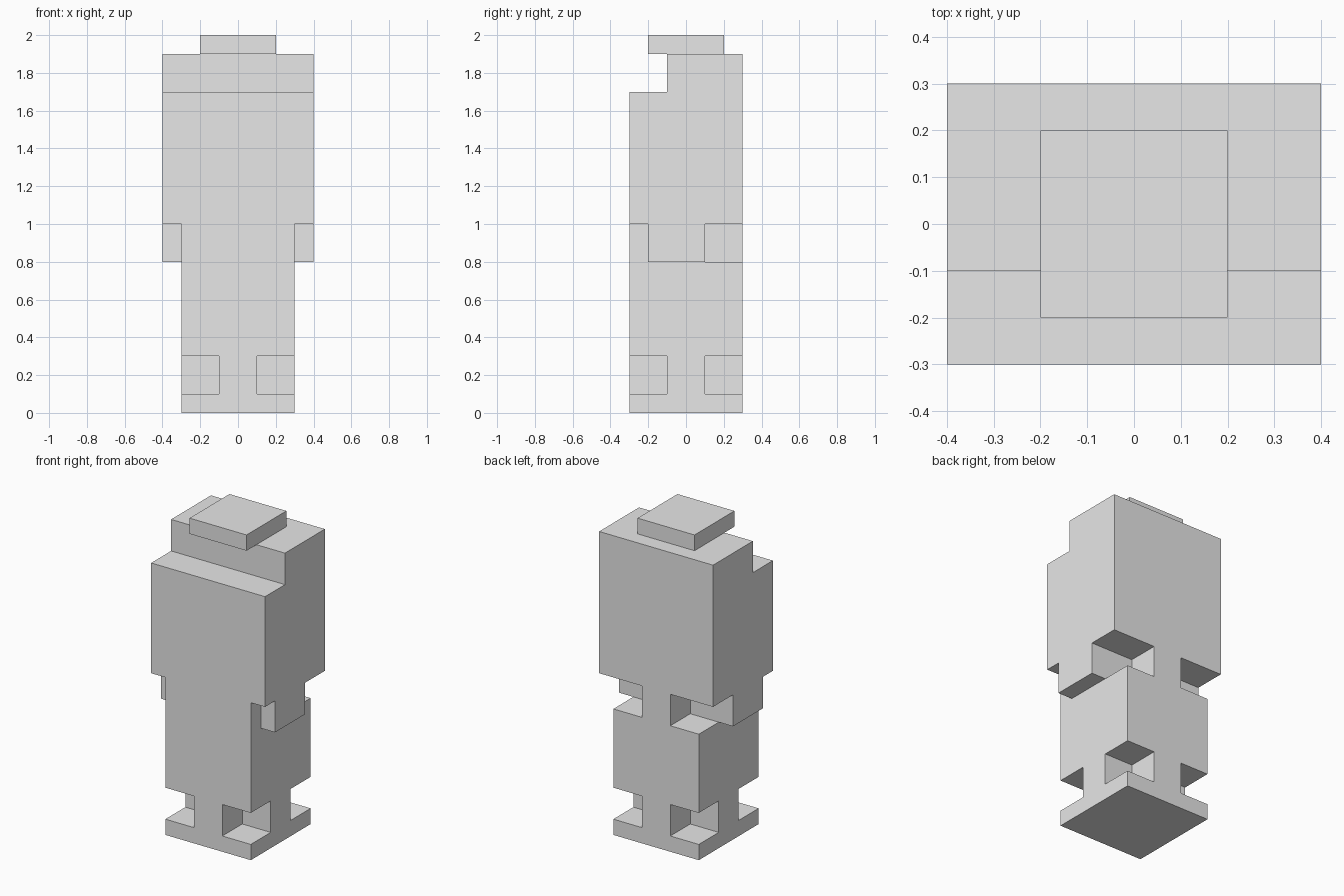
import bpy
import bmesh
import math

if "Cube" in bpy.data.objects:
    bpy.data.objects.remove(bpy.data.objects["Cube"], do_unlink=True)

grey = bpy.data.materials.new("plain grey")
grey.use_nodes = True
grey.diffuse_color = (0.8, 0.8, 0.8, 1)
grey.node_tree.nodes["Principled BSDF"].inputs["Base Color"].default_value = grey.diffuse_color


def prism(name, outline, bottom, top):
    """Extrude a flat outline from one height to another."""
    bm = bmesh.new()
    face = bm.faces.new([bm.verts.new((x, y, bottom)) for x, y in outline])
    up = bmesh.ops.extrude_face_region(bm, geom=[face])["geom"]
    verts = [v for v in up if isinstance(v, bmesh.types.BMVert)]
    bmesh.ops.translate(bm, verts=verts, vec=(0, 0, top - bottom))
    bmesh.ops.recalc_face_normals(bm, faces=bm.faces)
    mesh = bpy.data.meshes.new(name)
    bm.to_mesh(mesh)
    bm.free()
    mesh.materials.append(grey)
    obj = bpy.data.objects.new(name, mesh)
    bpy.context.collection.objects.link(obj)
    return obj


def mirrored(half):
    """Complete an outline from its +x half, listed front to back."""
    return half + [(-x, y) for x, y in reversed(half)]


def box(half_width, front, back):
    return mirrored([(half_width, front), (half_width, back)])


# Footprints with notched corners
ankle_shape = mirrored([(0.1, -0.3), (0.1, -0.1), (0.3, -0.1),
                        (0.3, 0.1), (0.1, 0.1), (0.1, 0.3)])
waist_shape = mirrored([(0.3, -0.3), (0.3, -0.2), (0.4, -0.2),
                        (0.4, 0.1), (0.1, 0.1), (0.1, 0.3)])

# Body, stacked from the ground up and fused into one shell
body = prism("body", box(0.3, -0.3, 0.3), 0, 0.1)
layers = [
    prism("ankles", ankle_shape, 0.1, 0.3),
    prism("legs", box(0.3, -0.3, 0.3), 0.3, 0.8),
    prism("waist_and_arms", waist_shape, 0.8, 1.0),
    prism("torso", box(0.4, -0.3, 0.3), 1.0, 1.7),
    prism("head", box(0.4, -0.1, 0.3), 1.7, 1.9),
]
bpy.context.view_layer.objects.active = body
for layer in layers:
    union = body.modifiers.new("union", "BOOLEAN")
    union.operation = "UNION"
    union.solver = "EXACT"
    union.object = layer
    bpy.ops.object.modifier_apply(modifier=union.name)
    bpy.data.objects.remove(layer, do_unlink=True)

# Remove the seams between flush layers
bm = bmesh.new()
bm.from_mesh(body.data)
bmesh.ops.remove_doubles(bm, verts=bm.verts, dist=0.0001)
bmesh.ops.dissolve_limit(bm, angle_limit=math.radians(1),
                         verts=bm.verts, edges=bm.edges)
bm.to_mesh(body.data)
bm.free()

# Square cap overhanging the brow
prism("cap", box(0.2, -0.2, 0.2), 1.9, 2.0)
